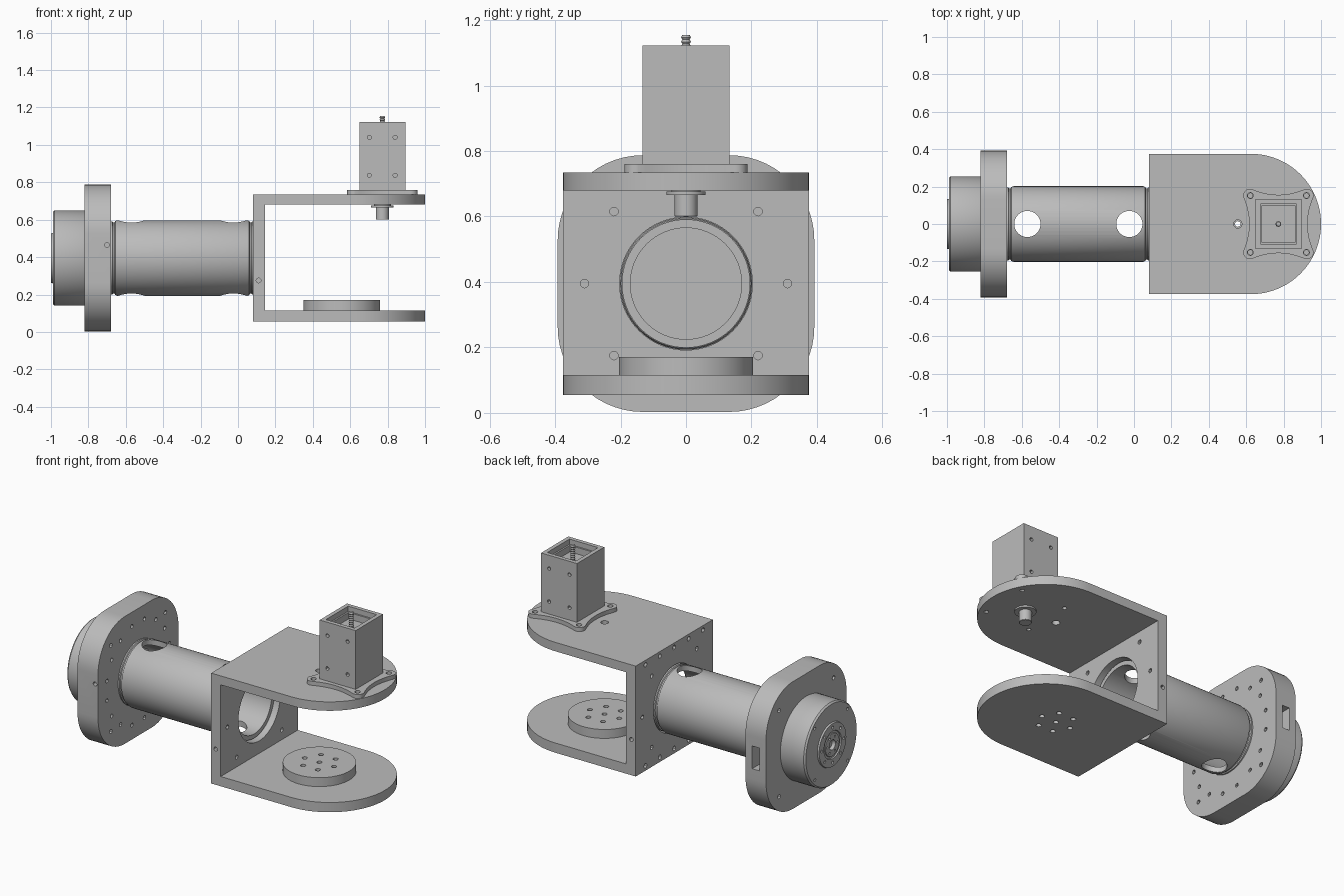
import bpy, bmesh
from math import sin, cos, pi, radians
from mathutils import Matrix, Vector

if "Cube" in bpy.data.objects:
    bpy.data.objects.remove(bpy.data.objects["Cube"])

grey = bpy.data.materials.new("machined_grey")
grey.use_nodes = True
grey.diffuse_color = (0.5, 0.5, 0.5, 1)
grey.node_tree.nodes["Principled BSDF"].inputs["Base Color"].default_value = (0.5, 0.5, 0.5, 1)

MID = 0.395      # height of the arm axis
MOTOR_X = 0.772  # position of the upright motor
PUCK_X = 0.555   # position of the lower bearing
AXES = {"x": Vector((1, 0, 0)), "y": Vector((0, 1, 0)), "z": Vector((0, 0, 1))}
TURN = {"x": Matrix.Rotation(pi / 2, 4, "Y"), "y": Matrix.Rotation(pi / 2, 4, "X"),
        "z": Matrix.Identity(4)}


def make(name, bm):
    bmesh.ops.remove_doubles(bm, verts=bm.verts, dist=1e-5)
    bmesh.ops.recalc_face_normals(bm, faces=bm.faces)
    mesh = bpy.data.meshes.new(name)
    bm.to_mesh(mesh)
    bm.free()
    mesh.materials.append(grey)
    ob = bpy.data.objects.new(name, mesh)
    bpy.context.collection.objects.link(ob)
    return ob


def lathe(name, axis, centre, profile, steps=64):
    """Spin (along, radius) points about an axis through centre."""
    bm = bmesh.new()
    side = AXES["z"] if axis == "x" else AXES["x"]
    verts = [bm.verts.new(Vector(centre) + AXES[axis] * a + side * r) for a, r in profile]
    edges = [bm.edges.new(p) for p in zip(verts, verts[1:])]
    bmesh.ops.spin(bm, geom=verts + edges, cent=centre, axis=AXES[axis],
                   angle=2 * pi, steps=steps, use_merge=True)
    return make(name, bm)


def prism(name, axis, outline, low, high):
    """Extrude a flat outline along an axis."""
    place = {"x": lambda a, b: (low, a, b), "y": lambda a, b: (a, low, b),
             "z": lambda a, b: (a, b, low)}[axis]
    bm = bmesh.new()
    face = bm.faces.new([bm.verts.new(place(a, b)) for a, b in outline])
    geom = bmesh.ops.extrude_face_region(bm, geom=[face])["geom"]
    bmesh.ops.translate(bm, vec=AXES[axis] * (high - low),
                        verts=[v for v in geom if isinstance(v, bmesh.types.BMVert)])
    return make(name, bm)


def box(name, x, y, z):
    return prism(name, "z", [(x[0], y[0]), (x[1], y[0]), (x[1], y[1]), (x[0], y[1])], *z)


def boolean(ob, cutter, operation="DIFFERENCE"):
    mod = ob.modifiers.new("cut", "BOOLEAN")
    mod.operation, mod.solver, mod.object = operation, "EXACT", cutter
    bpy.context.view_layer.objects.active = ob
    bpy.ops.object.modifier_apply(modifier=mod.name)
    bpy.data.objects.remove(cutter)


def drill(ob, axis, centres, radius, length, sides=20):
    """Cut round holes, each centred on its point."""
    bm = bmesh.new()
    for c in centres:
        bmesh.ops.create_cone(bm, cap_ends=True, segments=sides, radius1=radius, radius2=radius,
                              depth=length, matrix=Matrix.Translation(c) @ TURN[axis])
    boolean(ob, make("cutter", bm))


def ring_x(x, radius, count, start=0):
    angles = [start + 2 * pi * i / count for i in range(count)]
    return [(x, radius * cos(a), MID + radius * sin(a)) for a in angles]


def arc(cx, cy, r, start, end, n):
    angles = [radians(start + (end - start) * i / n) for i in range(n + 1)]
    return [(cx + r * cos(a), cy + r * sin(a)) for a in angles]


# Drive housing at the far end, with a stepped hub
housing = lathe("drive_housing", "x", (0, 0, MID), [
    (-0.815, 0), (-0.815, 0.25), (-0.825, 0.255), (-0.98, 0.255), (-0.99, 0.247),
    (-0.99, 0.135), (-1, 0.132), (-1, 0.085), (-0.993, 0.082), (-0.993, 0.07),
    (-0.998, 0.068), (-0.998, 0.03), (-0.975, 0.03), (-0.975, 0)])
drill(housing, "x", ring_x(-1, 0.108, 8), 0.009, 0.03, 12)
drill(housing, "x", ring_x(-1, 0.05, 6), 0.007, 0.03, 12)
drill(housing, "x", ring_x(-1, 0.225, 4, pi / 4), 0.009, 0.05, 12)

# Rounded square flange with a bore, screw holes and a cable slot
outline = []
for i, (sy, sz) in enumerate([(1, 1), (-1, 1), (-1, -1), (1, -1)]):
    outline += arc(sy * 0.132, MID + sz * 0.132, 0.26, 90 * i, 90 * i + 90, 14)
flange = prism("flange", "x", outline, -0.82, -0.68)
drill(flange, "x", [(-0.7, 0, MID)], 0.17, 0.2, 64)
drill(flange, "x", ring_x(-0.68, 0.31, 16, pi / 16), 0.012, 0.08, 12)
drill(flange, "x", ring_x(-0.75, 0.375, 4, pi / 4), 0.013, 0.3, 12)
drill(flange, "y", [(-0.7, -0.39, 0.465)], 0.013, 0.08, 12)
boolean(flange, box("cutter", (-0.775, -0.725), (0.1, 0.5), (MID - 0.07, MID + 0.07)))

# Hollow arm tube with cross holes near each end
tube = lathe("arm_tube", "x", (0, 0, MID), [
    (-0.685, 0.17), (-0.685, 0.196), (-0.672, 0.196), (-0.668, 0.19), (-0.66, 0.19),
    (-0.656, 0.198), (-0.645, 0.202), (0.05, 0.202), (0.06, 0.198), (0.064, 0.19),
    (0.072, 0.19), (0.076, 0.196), (0.11, 0.196), (0.11, 0.17), (-0.685, 0.17)])
drill(tube, "z", [(-0.57, 0, MID), (-0.025, 0, MID)], 0.07, 1, 40)

# Forked bracket: a U profile trimmed to a round nose
fork = prism("fork_bracket", "y", [
    (0.08, 0.055), (1.1, 0.055), (1.1, 0.115), (0.145, 0.115),
    (0.145, 0.68), (1.1, 0.68), (1.1, 0.735), (0.08, 0.735)], -0.5, 0.5)
nose = [(0, -0.375)] + arc(0.625, 0, 0.375, -90, 90, 48) + [(0, 0.375)]
boolean(fork, prism("cutter", "z", nose, -0.1, 1), "INTERSECT")
drill(fork, "x", [(0.1, 0, MID)], 0.203, 0.2, 64)
wall_holes = [(0.1, s * y, z) for s in (-1, 1)
              for y, z in ((0.22, 0.615), (0.31, MID), (0.22, 0.175))]
drill(fork, "x", wall_holes, 0.013, 0.2, 12)
edge_holes = [(0.08, y, z) for z in (0.085, 0.707) for y in (-0.28, -0.14, 0, 0.14, 0.28)]
drill(fork, "x", edge_holes, 0.014, 0.08, 12)
drill(fork, "y", [(0.11, -0.375, 0.275), (0.11, 0.375, 0.275)], 0.013, 0.06, 12)
drill(fork, "z", [(PUCK_X, 0, 0.7)], 0.022, 0.2)
mount_holes = [(MOTOR_X + sx * 0.15, sy * 0.152, 0.74) for sx in (-1, 1) for sy in (-1, 1)]
drill(fork, "z", mount_holes, 0.013, 0.3, 12)

# Lower bearing puck with bolt holes running through the plate
puck = lathe("bearing_puck", "z", (PUCK_X, 0, 0), [
    (0.112, 0), (0.112, 0.205), (0.17, 0.205), (0.17, 0)])
bolts = [(PUCK_X, 0, 0.11)] + [(x + PUCK_X, y, 0.11) for x, y in arc(0, 0, 0.1, 0, 300, 5)]
for part in (puck, fork):
    drill(part, "z", bolts, 0.015, 0.2, 16)

# Mounting plate with four ears and hollowed sides
outline = []
for i in range(4):
    ear = arc(0.152, 0.152, 0.036, -10, 100, 10)
    dip = [(x, 0.156 + 0.03 * (x / 0.14) ** 2) for x in [0.12 - 0.02 * k for k in range(13)]]
    c, s = cos(i * pi / 2), sin(i * pi / 2)
    outline += [(MOTOR_X + a * c - b * s, a * s + b * c) for a, b in ear + dip]
plate = prism("motor_plate", "z", outline, 0.735, 0.76)
drill(plate, "z", mount_holes, 0.016, 0.2, 16)

# Upright motor body with an open top
motor = box("motor_body", (0.65, 0.895), (-0.133, 0.133), (0.758, 1.122))
boolean(motor, box("cutter", (0.675, 0.87), (-0.108, 0.108), (1.09, 1.2)))
boolean(motor, box("cutter", (0.685, 0.86), (-0.098, 0.098), (1.05, 1.15)))
side_holes = [(x, s * 0.133, z) for x in (0.702, 0.84) for s in (-1, 1) for z in (0.837, 1.04)]
drill(motor, "y", side_holes, 0.011, 0.04, 12)

# Threaded stud on the motor
thread = [(1.04, 0)]
for k in range(9):
    thread += [(1.04 + k * 0.0125, 0.011), (1.046 + k * 0.0125, 0.015)]
lathe("motor_stud", "z", (MOTOR_X, 0, 0), thread + [(1.155, 0.011), (1.155, 0)], 20)

# Output shaft and collar under the upper plate
lathe("output_shaft", "z", (MOTOR_X, 0, 0), [
    (0.69, 0), (0.69, 0.045), (0.676, 0.045), (0.676, 0.06), (0.666, 0.06),
    (0.666, 0.035), (0.602, 0.035), (0.6, 0.033), (0.6, 0)], 40)

# Smooth the round surfaces and keep edges crisp
bpy.ops.object.select_all(action="DESELECT")
for ob in bpy.context.scene.objects:
    if ob.type == "MESH" and grey.name in ob.data.materials:
        ob.select_set(True)
        bpy.context.view_layer.objects.active = ob
bpy.ops.object.shade_smooth_by_angle(angle=radians(30))
